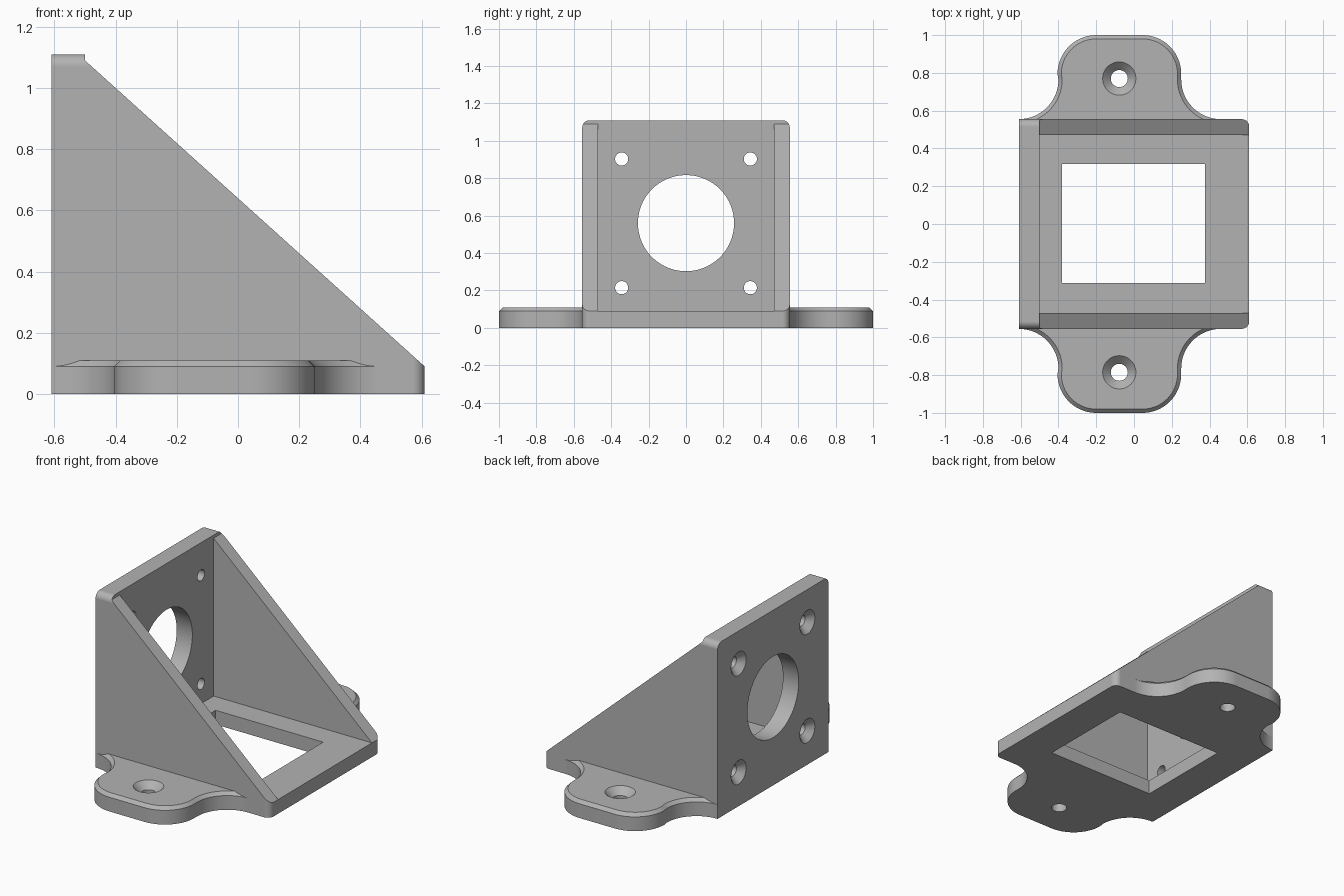
import bpy
import bmesh
from math import cos, sin, radians
from mathutils import Matrix

old = bpy.data.objects.get("Cube")
if old:
    bpy.data.objects.remove(old, do_unlink=True)

grey = bpy.data.materials.new("plain grey")
grey.use_nodes = True
grey.diffuse_color = (0.45, 0.45, 0.45, 1)
grey.node_tree.nodes["Principled BSDF"].inputs["Base Color"].default_value = (0.45, 0.45, 0.45, 1)

WALL_X, FRONT_X = -0.61, 0.61      # back and front faces
HALF_Y, INNER_Y = 0.555, 0.47      # outer and inner faces of the gussets
TOP, FLOOR, EAR_TOP = 1.11, 0.09, 0.11
HOLE_X, ROUND = -0.078, 0.04


def add_object(name, bm):
    bmesh.ops.recalc_face_normals(bm, faces=bm.faces)
    mesh = bpy.data.meshes.new(name)
    bm.to_mesh(mesh)
    bm.free()
    mesh.materials.append(grey)
    ob = bpy.data.objects.new(name, mesh)
    bpy.context.collection.objects.link(ob)
    return ob


def loft(name, rings):
    """Solid through matching rings of 3D points, capped at both ends."""
    bm = bmesh.new()
    loops = [[bm.verts.new(p) for p in ring] for ring in rings]
    n = len(loops[0])
    for a, b in zip(loops, loops[1:]):
        for i in range(n):
            j = (i + 1) % n
            bm.faces.new((a[i], a[j], b[j], b[i]))
    bm.faces.new(loops[0])
    bm.faces.new(loops[-1])
    return add_object(name, bm)


def arc(cx, cy, r, start, end, steps=16):
    angles = [radians(start + (end - start) * i / steps) for i in range(steps + 1)]
    return [(cx + r * cos(a), cy + r * sin(a)) for a in angles]


def box(name, x0, x1, y0, y1, z0, z1):
    outline = [(x0, y0), (x1, y0), (x1, y1), (x0, y1)]
    return loft(name, [[(x, y, z) for x, y in outline] for z in (z0, z1)])


def cylinder(name, r1, r2, depth, matrix, sides=48):
    bm = bmesh.new()
    bmesh.ops.create_cone(bm, cap_ends=True, segments=sides, radius1=r1,
                          radius2=r2, depth=depth, matrix=matrix)
    return add_object(name, bm)


def combine(ob, tool, operation):
    """Apply a boolean and throw the tool away."""
    mod = ob.modifiers.new("combine", 'BOOLEAN')
    mod.operation, mod.object, mod.solver = operation, tool, 'EXACT'
    bpy.context.view_layer.objects.active = ob
    bpy.ops.object.modifier_apply(modifier=mod.name)
    bpy.data.objects.remove(tool, do_unlink=True)


def screw_hole(ob, place, radius, sink):
    """Countersunk hole; local +z points out of the surface at the origin."""
    combine(ob, cylinder("drill", radius, radius, 0.4, place), 'DIFFERENCE')
    depth = sink - radius
    flare = place @ Matrix.Translation((0, 0, 0))
    combine(ob, cylinder("countersink", radius - 0.01, sink + 0.01, depth + 0.02, flare
                         @ Matrix.Translation((0, 0, -depth / 2))), 'DIFFERENCE')


# Wedge body: upright plate, base and sloping gussets share one side profile
profile = [(WALL_X, 0), (FRONT_X, 0), (FRONT_X, FLOOR), (-0.50, 1.09), (-0.50, TOP), (WALL_X, TOP)]
bracket = loft("bracket", [[(x, y, z) for x, z in profile] for y in (-0.7, 0.7)])

# Round the front corners in plan and the top corners of the upright
c = HALF_Y - ROUND
plan = ([(-0.8, -HALF_Y)] + arc(FRONT_X - ROUND, -c, ROUND, -90, 0)
        + arc(FRONT_X - ROUND, c, ROUND, 0, 90) + [(-0.8, HALF_Y)])
combine(bracket, loft("plan_trim", [[(x, y, z) for x, y in plan] for z in (-0.2, 1.4)]), 'INTERSECT')
end = ([(-HALF_Y, -0.2), (HALF_Y, -0.2)] + arc(c, TOP - ROUND, ROUND, 0, 90)
       + arc(-c, TOP - ROUND, ROUND, 90, 180))
combine(bracket, loft("end_trim", [[(x, y, z) for y, z in end] for x in (-0.9, 0.9)]), 'INTERSECT')

# Open space between the gussets
combine(bracket, box("cavity", -0.50, 0.8, -INNER_Y, INNER_Y, FLOOR, 1.4), 'DIFFERENCE')


# Mounting ears with a chamfered upper rim
def ear_ring(side, z, inset):
    flare, corner = 0.21 + inset, 0.205 - inset
    fy = HALF_Y + 0.21
    pts = ([(0.46, 0.5)] + arc(0.46, fy, flare, 270, 180)
           + arc(0.045, 0.795, corner, 0, 90) + arc(-0.20, 0.795, corner, 90, 180)
           + arc(WALL_X, fy, flare, 0, -90) + [(WALL_X, 0.5)])
    return [(x, side * y, z) for x, y in pts]


for side in (-1, 1):
    ear = loft("ear", [ear_ring(side, 0, 0), ear_ring(side, FLOOR, 0), ear_ring(side, EAR_TOP, 0.02)])
    combine(bracket, ear, 'UNION')

# Window in the base
combine(bracket, box("window", -0.38, 0.375, -0.312, 0.318, -0.2, 0.3), 'DIFFERENCE')

# Round opening in the upright
to_back = Matrix.Rotation(radians(-90), 4, 'Y')
combine(bracket, cylinder("opening", 0.257, 0.257, 0.5,
                          Matrix.Translation((WALL_X, 0, 0.56)) @ to_back, 96), 'DIFFERENCE')

# Screw holes in the upright, flared on the back, and in the ears
for y in (-0.344, 0.344):
    for z in (0.215, 0.903):
        screw_hole(bracket, Matrix.Translation((WALL_X, y, z)) @ to_back, 0.035, 0.075)
for y in (-0.785, 0.77):
    screw_hole(bracket, Matrix.Translation((HOLE_X, y, EAR_TOP)), 0.045, 0.088)

# Smooth the curved faces, keep the edges crisp
bpy.ops.object.select_all(action='DESELECT')
bracket.select_set(True)
bpy.context.view_layer.objects.active = bracket
bpy.ops.object.shade_smooth_by_angle(angle=radians(25))
weighted = bracket.modifiers.new("even_normals", 'WEIGHTED_NORMAL')
weighted.keep_sharp = True
